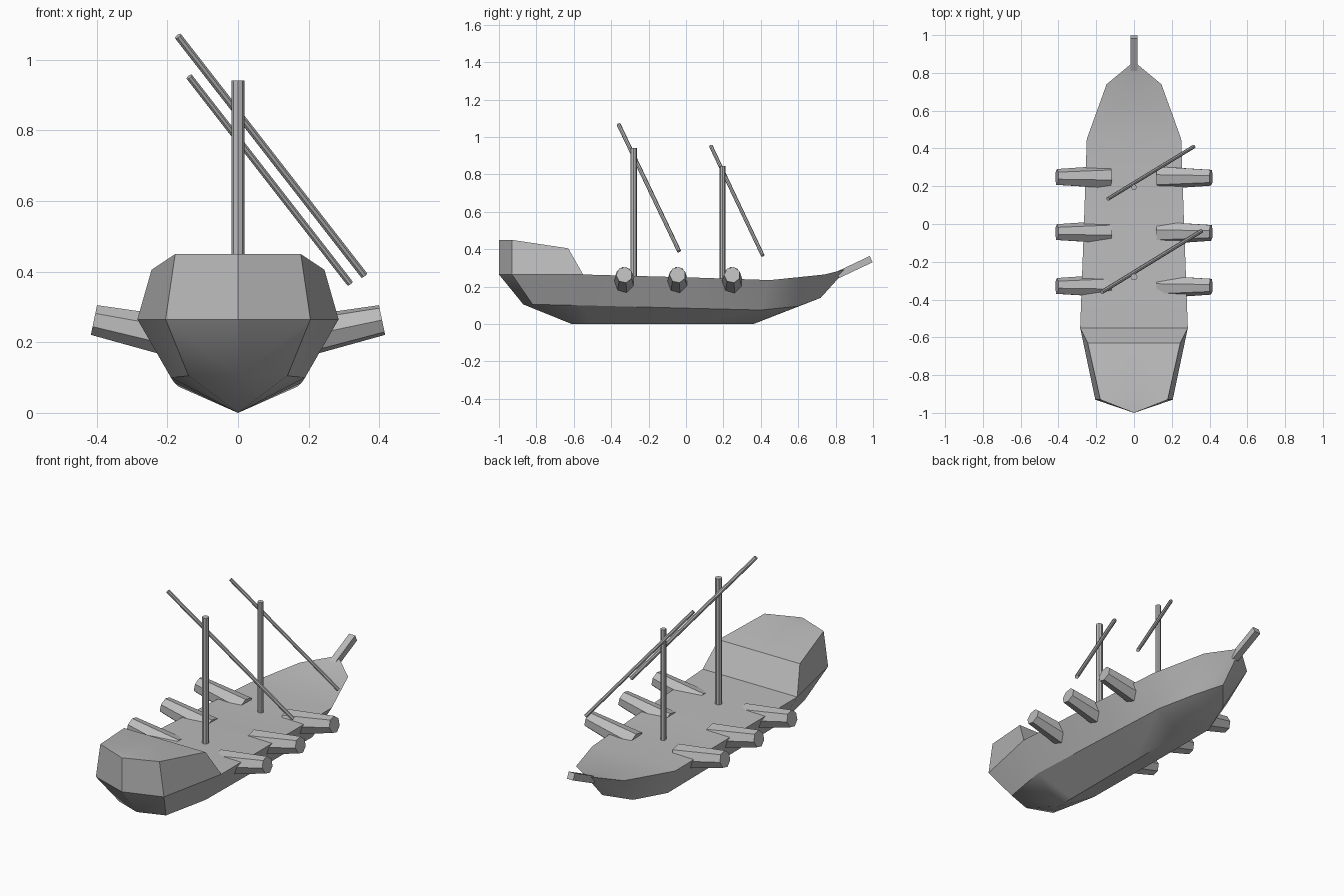
import bpy, bmesh, math
from mathutils import Vector

cube = bpy.data.objects.get("Cube")
if cube:
    bpy.data.objects.remove(cube)

grey = bpy.data.materials.new("plain grey")
grey.use_nodes = True
colour = (0.5, 0.5, 0.5, 1)
grey.diffuse_color = colour
grey.node_tree.nodes["Principled BSDF"].inputs["Base Color"].default_value = colour


def finish(obj, angle=30):
    obj.data.materials.append(grey)
    bpy.ops.object.select_all(action="DESELECT")
    obj.select_set(True)
    bpy.context.view_layer.objects.active = obj
    bpy.ops.object.shade_smooth_by_angle(angle=math.radians(angle))


def mirrored_loft(name, lines, angle):
    """Join half lines with strips, mirror across x and weld the centre."""
    bm = bmesh.new()
    for side in (1, -1):
        rows = [[bm.verts.new((side * x, y, z)) for x, y, z in line] for line in lines]
        for a, b in zip(rows, rows[1:]):
            for i in range(len(a) - 1):
                bm.faces.new((a[i], a[i + 1], b[i + 1], b[i]))
    bmesh.ops.remove_doubles(bm, verts=bm.verts, dist=0.0005)
    bmesh.ops.recalc_face_normals(bm, faces=bm.faces)
    mesh = bpy.data.meshes.new(name)
    bm.to_mesh(mesh)
    bm.free()
    obj = bpy.data.objects.new(name, mesh)
    bpy.context.collection.objects.link(obj)
    finish(obj, angle)


def rod(name, start, end, r1, r2=None, sides=8, turn=0):
    """Tapered prism between two points."""
    a, b = Vector(start), Vector(end)
    bpy.ops.mesh.primitive_cone_add(vertices=sides, radius1=r1, radius2=r2 or r1,
                                    depth=(b - a).length, location=(a + b) / 2)
    obj = bpy.context.object
    obj.name = name
    obj.data.name = name
    spin = (b - a).to_track_quat("Z", "Y")
    obj.rotation_euler = (spin @ Vector((0, 0, 1)).rotation_difference(Vector((0, 0, 1)))).to_euler()
    if turn:
        obj.rotation_euler.rotate_axis("Z", math.radians(turn))
    finish(obj)


# Hull lines from stern to bow, right half
deck = [(0, -1, .265), (.205, -.93, .265), (.285, -.55, .265), (.265, 0, .25),
        (.25, .45, .235), (.145, .74, .265), (0, .86, .295)]
chine = [(0, -.87, .105), (.14, -.82, .105), (.19, -.55, .1), (.18, 0, .085),
         (.17, .4, .075), (.1, .6, .095), (0, .72, .14)]
keel = [(0, y, z) for y, z in
        ((-.61, 0), (-.61, 0), (-.5, 0), (0, 0), (.36, 0), (.55, .074), (.72, .14))]
middle = [(0, y, z) for x, y, z in deck]
mirrored_loft("hull", [keel, chine, deck, middle], 30)

# Raised stern cabin with a sloping front
roof = [(0, -1, .45), (.178, -.93, .45), (.245, -.63, .405), (0, -.63, .405)]
base = deck[:3] + [(0, -.55, .265)]
ridge = [(0, y, z) for x, y, z in roof]
mirrored_loft("stern_cabin", [base, roof, ridge], 15)

# Masts and slanting yards
rod("rear_mast", (0, -.28, .2), (0, -.28, .942), .018)
rod("front_mast", (0, .195, .2), (0, .195, .845), .015)
rod("rear_yard", (-.17, -.36, 1.067), (.357, -.037, .39), .011)
rod("front_yard", (-.138, .133, .952), (.317, .41, .367), .010)

# Bowsprit
rod("bowsprit", (0, .81, .262), (0, .99, .347), .026, sides=4, turn=45)

# Three cannons on each side
for side, label in ((1, "left"), (-1, "right")):
    for i, y in enumerate((-.33, -.045, .247)):
        rod(f"{label}_cannon_{i + 1}", (side * .13, y, .205), (side * .408, y, .263),
            .063, .044, sides=7, turn=90)
